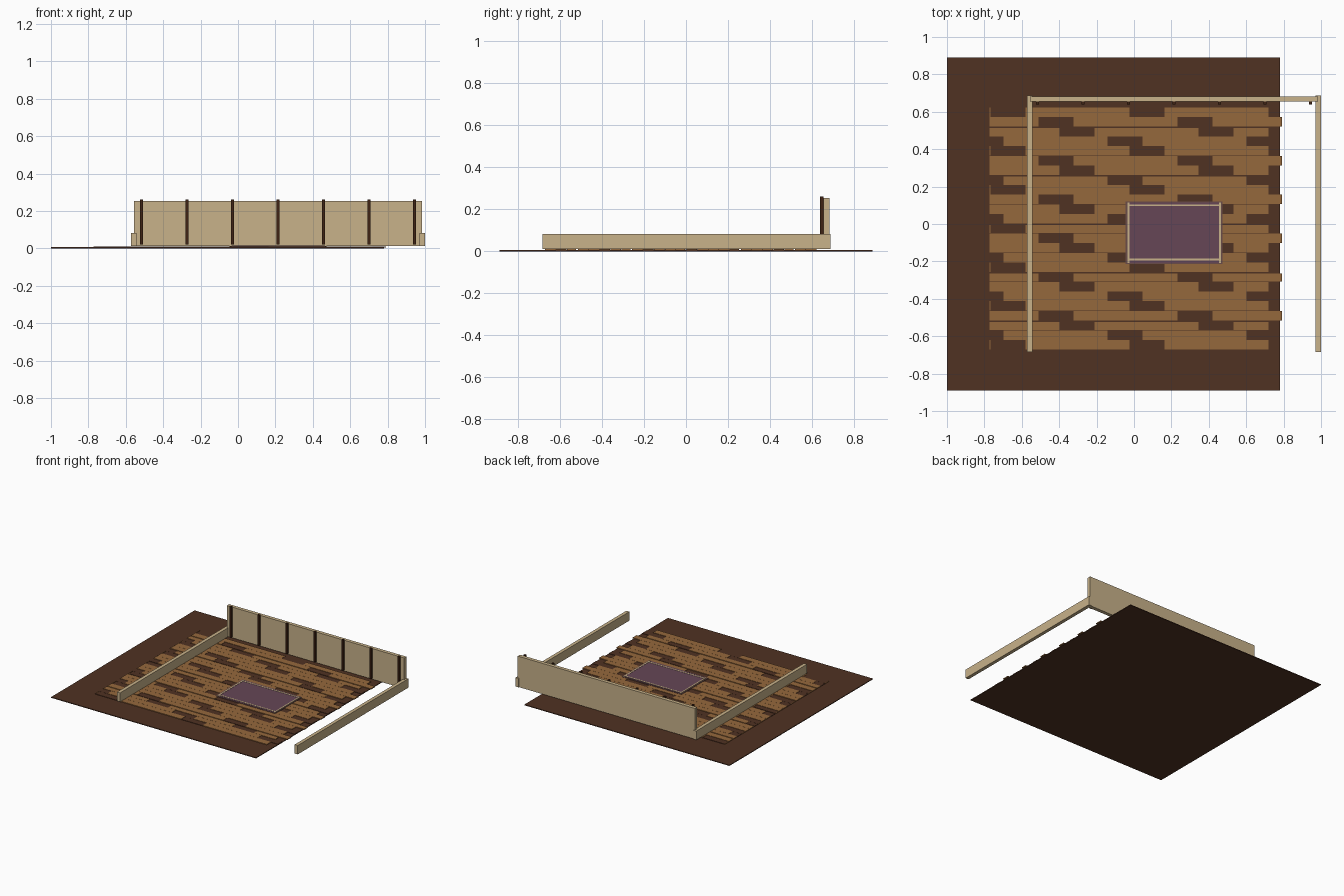
import bpy, bmesh

if "Cube" in bpy.data.objects:
    bpy.data.objects.remove(bpy.data.objects["Cube"])


def material(name, hex_rgb):
    def lin(c):
        c /= 255
        return c / 12.92 if c <= 0.04045 else ((c + 0.055) / 1.055) ** 2.4
    m = bpy.data.materials.new(name)
    m.diffuse_color = (*[lin(c) for c in bytes.fromhex(hex_rgb)], 1)
    m.use_nodes = True
    m.node_tree.nodes["Principled BSDF"].inputs["Base Color"].default_value = m.diffuse_color
    return m


SOIL = material("dark brown", "503222")
PLANK = material("warm wood", "95683C")
POST = material("deep brown", "3E2213")
CREAM = material("cream", "C8B28A")
RUG = material("plum", "664656")
BORDER = material("dusty brown", "6A4C48")


def boxes(name, mat, items):
    """One object made of boxes given as (x0, x1, y0, y1, z0, z1)."""
    bm = bmesh.new()
    for x0, x1, y0, y1, z0, z1 in items:
        vs = bmesh.ops.create_cube(bm, size=1)["verts"]
        for v in vs:
            v.co.x = x1 if v.co.x > 0 else x0
            v.co.y = y1 if v.co.y > 0 else y0
            v.co.z = z1 if v.co.z > 0 else z0
    me = bpy.data.meshes.new(name)
    bm.to_mesh(me)
    bm.free()
    me.materials.append(mat)
    ob = bpy.data.objects.new(name, me)
    bpy.context.collection.objects.link(ob)
    return ob


# Ground slab
boxes("ground_slab", SOIL, [(-1, 0.78, -0.89, 0.89, 0, 0.006)])

# Staggered floor boards: 25 rows, each alternating long light and short dark boards
LEFT, PERIOD, DARK, ROW = -0.773, 0.744, 0.187, 0.0518
starts = [-0.024, -0.511, -0.398, -0.142]      # dark board start, per row in a cycle of four
light, dark = [], []
for r in range(25):
    y1 = 0.623 - r * ROW
    y0 = y1 - ROW + 0.001
    if r % 5 == 2:                              # wider seam every five rows
        y1 -= 0.007
    right = 0.79 if r % 2 else 0.72
    x = starts[r % 4] - 2 * PERIOD
    while x < right:
        a, b = max(x, LEFT), min(x + DARK, 0.779)
        if b - a > 0.004:
            dark.append((a, b, y0, y1, 0.004, 0.009))
        a, b = max(x + DARK, LEFT), min(x + PERIOD, right)
        if b - a > 0.004:
            light.append((a, b, y0, y1, 0.004, 0.011))
        x += PERIOD
boxes("light_boards", PLANK, light)
boxes("dark_boards", SOIL, dark)

# Rug with border and cream stripes
boxes("rug_border", BORDER, [(-0.045, 0.473, -0.214, 0.12, 0.008, 0.0135)])
boxes("rug", RUG, [(-0.033, 0.463, -0.208, 0.114, 0.010, 0.0145)])
boxes("rug_stripes", CREAM,
      [(x - 0.005, x + 0.005, -0.208, 0.114, 0.012, 0.016) for x in (-0.029, 0.459)]
      + [(-0.024, 0.454, y - 0.005, y + 0.005, 0.012, 0.016) for y in (-0.19, 0.10)])

# Back wall with posts
boxes("back_wall", CREAM, [(-0.555, 0.983, 0.655, 0.683, 0.012, 0.253)])
boxes("wall_posts", POST,
      [(x - 0.008, x + 0.008, 0.639, 0.656, 0.02, 0.26)
       for x in [-0.515 + i * 0.2433 for i in range(7)]])

# Low side walls
for side, x in (("left", -0.5575), ("right", 0.985)):
    boxes(side + "_low_wall", CREAM, [(x - 0.0135, x + 0.0135, -0.685, 0.688, 0.012, 0.082)])
